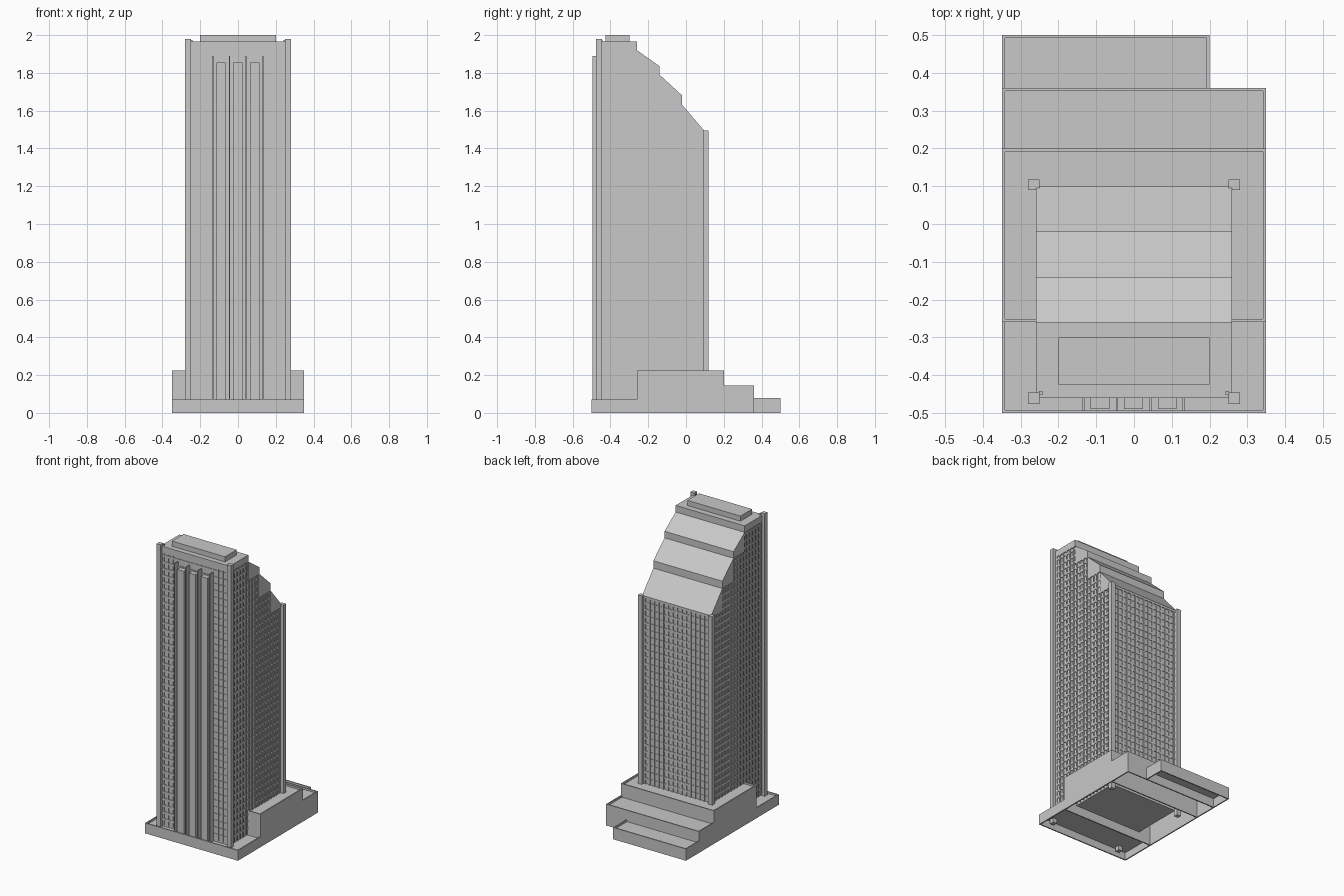
import bpy, bmesh
from mathutils import Matrix, Vector

if "Cube" in bpy.data.objects:
    bpy.data.objects.remove(bpy.data.objects["Cube"], do_unlink=True)

grey = bpy.data.materials.new("stone grey")
grey.use_nodes = True
grey.diffuse_color = (0.58, 0.58, 0.58, 1)
grey.node_tree.nodes["Principled BSDF"].inputs["Base Color"].default_value = grey.diffuse_color


def finish(name, bm):
    mesh = bpy.data.meshes.new(name)
    bmesh.ops.recalc_face_normals(bm, faces=bm.faces)
    bm.to_mesh(mesh)
    bm.free()
    mesh.materials.append(grey)
    obj = bpy.data.objects.new(name, mesh)
    bpy.context.collection.objects.link(obj)
    return obj


def box(bm, x0, x1, y0, y1, z0, z1):
    centre = Vector((x0 + x1, y0 + y1, z0 + z1)) / 2
    size = Matrix.Diagonal((x1 - x0, y1 - y0, z1 - z0, 1))
    bmesh.ops.create_cube(bm, size=1, matrix=Matrix.Translation(centre) @ size)


def boxes(name, items):
    bm = bmesh.new()
    for item in items:
        box(bm, *item)
    return finish(name, bm)


def extrude_profile(name, points, half_width):
    # Side outline in y and z, extruded across x
    bm = bmesh.new()
    face = bm.faces.new([bm.verts.new((-half_width, y, z)) for y, z in points])
    ext = bmesh.ops.extrude_face_region(bm, geom=[face])["geom"]
    verts = [g for g in ext if isinstance(g, bmesh.types.BMVert)]
    bmesh.ops.translate(bm, verts=verts, vec=(2 * half_width, 0, 0))
    return finish(name, bm)


# Podium terraces: open underneath, thin walls rising as a parapet
WALL = 0.008


def terrace(name, x0, x1, y0, y1, h, front=True, back=True):
    parts = [(x0, x1, y0, y1, h - 0.02, h - 0.012),
             (x0, x0 + WALL, y0, y1, 0, h), (x1 - WALL, x1, y0, y1, 0, h)]
    if front:
        parts.append((x0, x1, y0, y0 + WALL, 0, h))
    if back:
        parts.append((x0, x1, y1 - WALL, y1, 0, h))
    boxes(name, parts)


terrace("front_terrace", -0.35, 0.35, -0.5, -0.26, 0.07, back=False)
terrace("main_podium", -0.35, 0.35, -0.26, 0.2, 0.225)
terrace("middle_terrace", -0.35, 0.35, 0.2, 0.36, 0.145, front=False)
terrace("back_terrace", -0.35, 0.2, 0.36, 0.5, 0.08, front=False)

# Roof tiers: inner y, outer y, upper z, eave z, base z
TIERS = [(-0.26, -0.14, 1.92, 1.835, 1.79),
         (-0.14, -0.02, 1.79, 1.68, 1.63),
         (-0.02, 0.10, 1.63, 1.49, 1.475)]

# Tower core, stepped under the roof tiers
outline = [(-0.454, 0.06), (-0.454, 1.93), (-0.26, 1.93)]
for y0, y1, top, eave, base in TIERS:
    outline += [(y0, base), (min(y1, 0.094), base)]
outline.append((0.094, 0.06))
extrude_profile("tower_core", outline, 0.254)

# Sloping roof tiers and flat crown
for i, (y0, y1, top, eave, base) in enumerate(TIERS):
    extrude_profile(f"roof_tier_{i + 1}",
                    [(y0, base), (y0, top), (y1, eave), (y1, base)], 0.26)
boxes("roof_crown", [(-0.26, 0.26, -0.46, -0.26, 1.92, 1.965)])
boxes("penthouse", [(-0.2, 0.2, -0.425, -0.3, 1.965, 2.0)])
boxes("roof_stubs", [(s * 0.247 - 0.005, s * 0.247 + 0.005, -0.452, -0.442, 1.96, 1.975)
                     for s in (-1, 1)])

# Corner posts
posts = []
for x in (-0.265, 0.265):
    posts.append((x - 0.015, x + 0.015, -0.476, -0.446, 0.02, 1.98))
    posts.append((x - 0.015, x + 0.015, 0.09, 0.118, 0.02, 1.495))
boxes("corner_posts", posts)


def back_limit(z):
    # Furthest y of the side wall at a given height
    limit = -0.26
    for y0, y1, top, eave, base in TIERS:
        if z < base:
            limit = y1
    return limit


def top_limit(y):
    # Height of the windowed wall at a given depth
    for y0, y1, top, eave, base in TIERS:
        if y0 < y <= y1:
            return base
    return 1.92


# Floor bands
PITCH = 0.046
side_bands, front_bands, back_bands = [], [], []
z = 0.1
while z < 1.9:
    for s in (-1, 1):
        x0, x1 = sorted((s * 0.25, s * 0.2575))
        side_bands.append((x0, x1, -0.45, back_limit(z + 0.015) - 0.002, z, z + 0.015))
    front_bands.append((-0.25, 0.25, -0.4575, -0.45, z, z + 0.015))
    if 0.2 < z < 1.46:
        back_bands.append((-0.25, 0.25, 0.09, 0.0975, z, z + 0.015))
    z += PITCH
boxes("side_floor_bands", side_bands)
boxes("front_floor_bands", front_bands)
boxes("back_floor_bands", back_bands)

# Vertical mullions
side_fins, front_fins, back_fins = [], [], []
BAYS = 16
for i in range(BAYS + 1):
    y = -0.44 + 0.52 * i / BAYS
    for s in (-1, 1):
        x0, x1 = sorted((s * 0.25, s * 0.26))
        side_fins.append((x0, x1, y - 0.005, y + 0.005, 0.07, top_limit(y + 0.005)))
for i in range(15):
    x = -0.24 + 0.48 * i / 14
    back_fins.append((x - 0.005, x + 0.005, 0.09, 0.1, 0.2, 1.48))
    if abs(x) > 0.14:
        front_fins.append((x - 0.004, x + 0.004, -0.46, -0.45, 0.07, 1.925))
boxes("side_mullions", side_fins)
boxes("front_mullions", front_fins)
boxes("back_mullions", back_fins)

# Tall front fins with projecting shafts between them
boxes("front_fins", [(x - 0.003, x + 0.003, -0.495, -0.45, 0.06, 1.89)
                     for x in (-0.134, -0.045, 0.043, 0.132)])
boxes("front_shafts", [(x - 0.025, x + 0.025, -0.49, -0.45, 0.06, 1.855)
                       for x in (-0.09, -0.001, 0.088)])
